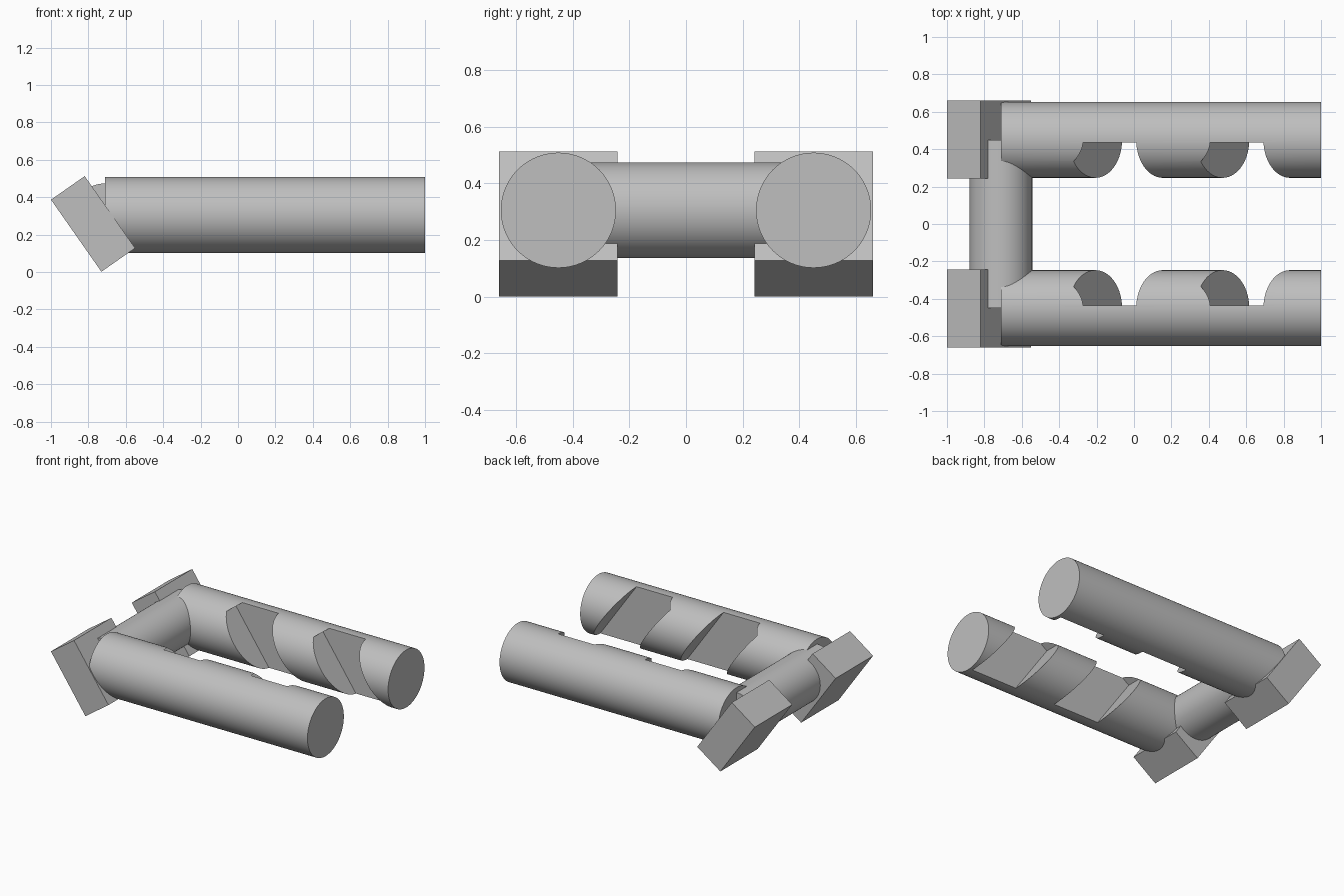
import bpy
from math import radians, pi
from mathutils import Matrix, Vector

if "Cube" in bpy.data.objects:
    bpy.data.objects.remove(bpy.data.objects["Cube"], do_unlink=True)

GREY = (0.52, 0.52, 0.52, 1)
grey = bpy.data.materials.new("plain grey")
grey.use_nodes = True
grey.diffuse_color = GREY
grey.node_tree.nodes["Principled BSDF"].inputs["Base Color"].default_value = GREY

TILT = radians(-35)      # lean shared by the feet and the grip notches
AXIS_Z = 0.305           # height of all tube axes
ARM_Y = 0.45


def finish(name):
    obj = bpy.context.object
    obj.name = name
    obj.data.materials.append(grey)
    return obj


def tube(name, radius, length, centre, rotation):
    bpy.ops.mesh.primitive_cylinder_add(vertices=96, radius=radius, depth=length,
                                        location=centre, rotation=rotation)
    return finish(name)


def tilted_box(name, size, centre):
    bpy.ops.mesh.primitive_cube_add(size=1, location=centre, rotation=(0, TILT, 0))
    obj = finish(name)
    obj.scale = size
    return obj


def smooth(obj):
    bpy.ops.object.select_all(action='DESELECT')
    obj.select_set(True)
    bpy.context.view_layer.objects.active = obj
    bpy.ops.object.shade_smooth_by_angle(angle=radians(25))


# Crossbar joining the two arms
smooth(tube("crossbar", 0.168, 2 * ARM_Y, (-0.712, 0, AXIS_Z), (pi / 2, 0, 0)))

# Notch box measured from its upper corner
notch_size = Vector((0.295, 0.34, 0.7))
to_centre = Matrix.Rotation(TILT, 3, 'Y') @ Vector((notch_size.x / 2, 0, -notch_size.z / 2))

for side, label in ((1, "left"), (-1, "right")):
    # Tilted foot at the rear of each arm
    tilted_box(label + "_foot", (0.22, 0.418, 0.47), (-0.775, side * 0.451, 0.257))

    # Arm with two slanted notches on its inner face
    arm = tube(label + "_arm", 0.203, 1.71, (0.145, side * ARM_Y, AXIS_Z), (0, pi / 2, 0))
    for i in range(2):
        corner = Vector((-0.323 + 0.68 * i, side * (0.437 - notch_size.y / 2), 0.472))
        cutter = tilted_box(label + "_notch_cutter", notch_size, corner + to_centre)
        cutter.hide_render = True
        cut = arm.modifiers.new("notch", 'BOOLEAN')
        cut.operation = 'DIFFERENCE'
        cut.solver = 'EXACT'
        cut.object = cutter
        bpy.context.view_layer.objects.active = arm
        bpy.ops.object.modifier_apply(modifier=cut.name)
        bpy.data.objects.remove(cutter, do_unlink=True)
    smooth(arm)
